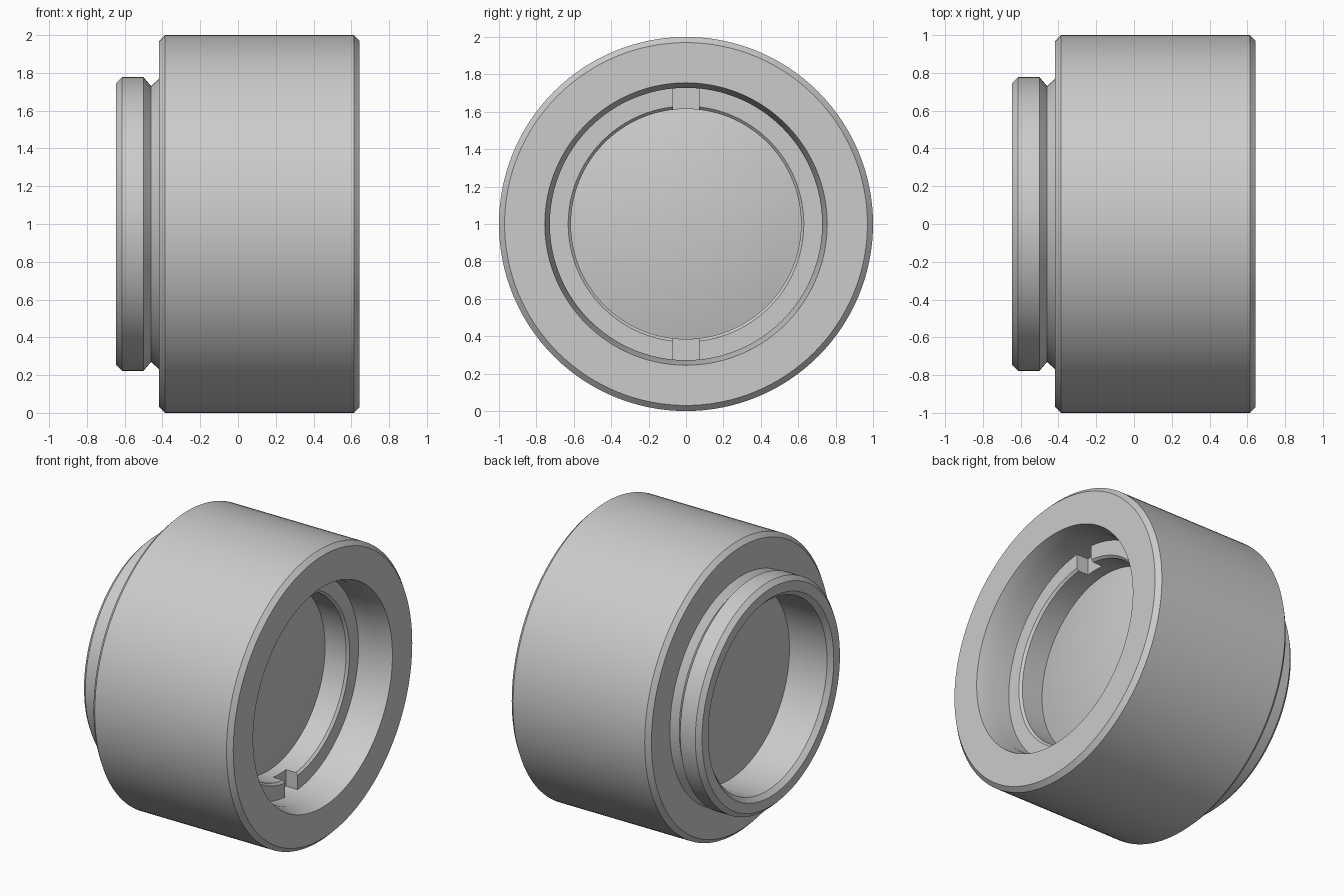
import bpy, bmesh, math

if "Cube" in bpy.data.objects:
    bpy.data.objects.remove(bpy.data.objects["Cube"], do_unlink=True)

SEGMENTS = 128
AXIS_Z = 1.0

grey = bpy.data.materials.new("satin grey")
grey.use_nodes = True
colour = (0.6, 0.6, 0.6, 1.0)
grey.diffuse_color = colour
grey.node_tree.nodes["Principled BSDF"].inputs["Base Color"].default_value = colour


def smooth(obj):
    bpy.ops.object.select_all(action="DESELECT")
    obj.select_set(True)
    bpy.context.view_layer.objects.active = obj
    bpy.ops.object.shade_smooth_by_angle(angle=math.radians(20))


def lathe(name, profile, closed=True):
    """Spin (x, radius) points around the x axis; a radius of 0 makes a pole."""
    bm = bmesh.new()
    verts = [bm.verts.new((x, 0, r)) for x, r in profile]
    edges = [bm.edges.new(pair) for pair in zip(verts, verts[1:])]
    if closed:
        edges.append(bm.edges.new((verts[-1], verts[0])))
    bmesh.ops.spin(bm, geom=verts + edges, cent=(0, 0, 0), axis=(1, 0, 0),
                   angle=math.tau, steps=SEGMENTS)
    bmesh.ops.remove_doubles(bm, verts=bm.verts, dist=1e-5)
    bmesh.ops.recalc_face_normals(bm, faces=bm.faces)
    mesh = bpy.data.meshes.new(name)
    bm.to_mesh(mesh)
    bm.free()
    obj = bpy.data.objects.new(name, mesh)
    bpy.context.collection.objects.link(obj)
    obj.location.z = AXIS_Z
    mesh.materials.append(grey)
    smooth(obj)
    return obj


def dome(x, radius, sag):
    """Points of a shallow curved lens face, from the pole to the edge."""
    return [(x + sag * (1 - (i / 10) ** 2), radius * i / 10) for i in range(11)]


# Housing: chamfered barrel, grooved rear flange and tapered, stepped bore
lathe("housing", [
    (0.643, 0.755), (0.643, 0.97), (0.613, 1.0), (-0.387, 1.0), (-0.417, 0.97),
    (-0.417, 0.77), (-0.46, 0.73), (-0.50, 0.777), (-0.615, 0.777), (-0.645, 0.747),
    (-0.645, 0.68), (-0.615, 0.65), (-0.31, 0.65), (-0.31, 0.614),
    (0.21, 0.614), (0.21, 0.728), (0.54, 0.728),
])

# Lens: thick glass with gently domed faces
lathe("lens", dome(0.23, 0.616, 0.075) + [(-0.31, 0.616), (-0.31, 0.65)]
      + dome(-0.33, 0.65, -0.03)[::-1], closed=False)

# Retaining ring with a chamfered lip and two spanner slots
ring = lathe("retaining_ring", [(0.405, 0.63), (0.405, 0.729), (0.20, 0.729),
                                (0.20, 0.615), (0.39, 0.615)])
bpy.ops.mesh.primitive_cube_add(size=1, location=(0.415, 0, AXIS_Z))
cutter = bpy.context.object
cutter.name = "slot_cutter"
cutter.scale = (0.2, 0.138, 1.6)
cutter.hide_render = True
slots = ring.modifiers.new("slots", "BOOLEAN")
slots.operation = "DIFFERENCE"
slots.solver = "EXACT"
slots.object = cutter
bpy.context.view_layer.update()
bpy.context.view_layer.objects.active = ring
bpy.ops.object.modifier_move_to_index(modifier="slots", index=0)
bpy.ops.object.modifier_apply(modifier="slots")
bpy.data.objects.remove(cutter, do_unlink=True)
smooth(ring)
